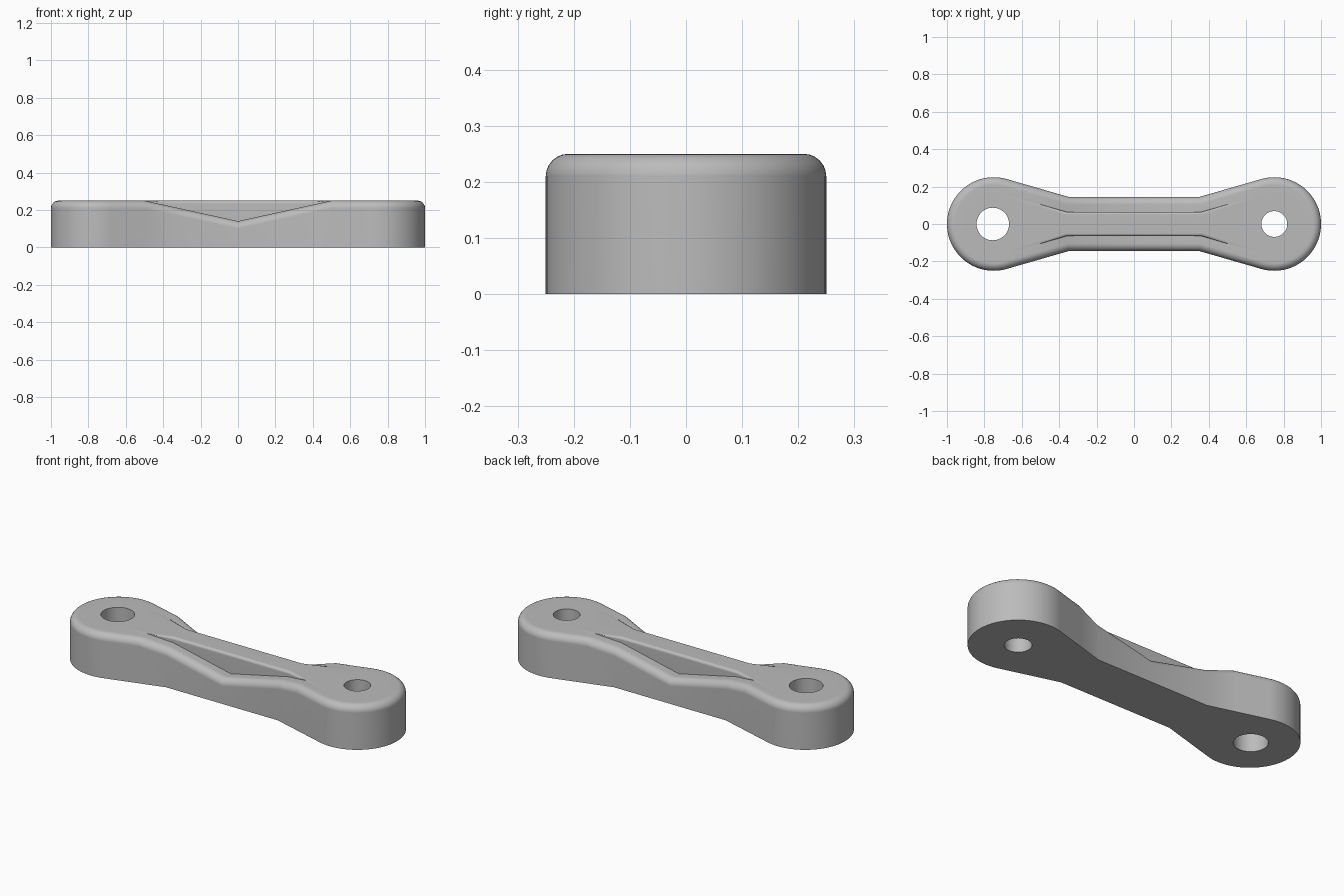
import bpy, bmesh
from math import sin, cos, pi, radians, tan

if "Cube" in bpy.data.objects:
    bpy.data.objects.remove(bpy.data.objects["Cube"], do_unlink=True)

HEIGHT = 0.25
END_X, END_R = 0.75, 0.25        # rounded ends
NECK_X, NECK_Y = 0.35, 0.145     # start of the straight shank
TANGENT = radians(106.1)
ROUND, WEB_ROUND = 0.04, 0.015
WEB_INSET = 0.08
ARC, STEPS = 26, 6

grey = bpy.data.materials.new("light grey")
grey.use_nodes = True
grey.diffuse_color = (0.5, 0.5, 0.5, 1)
grey.node_tree.nodes["Principled BSDF"].inputs["Base Color"].default_value = (0.5, 0.5, 0.5, 1)


def outline(d):
    """Closed outline of the link, moved inward by d."""
    r = END_R - d
    quarter = [(END_X + r * cos(TANGENT * i / ARC), r * sin(TANGENT * i / ARC))
               for i in range(ARC + 1)]
    tx, ty = quarter[-1]
    nx, ny = NECK_X + d * tan((TANGENT - pi / 2) / 2), NECK_Y - d
    quarter += [(0.5, ny + (ty - ny) * (0.5 - nx) / (tx - nx)), (nx, ny)]
    back = quarter + [(0, ny)] + [(-x, y) for x, y in reversed(quarter)]
    return back + [(x, -y) for x, y in reversed(back[1:-1])]


def floor(x):
    """Height of the shallow V cut along each side of the shank."""
    return min(HEIGHT, 0.14 + 0.22 * abs(x))


# Link body: nested rings from the base, over the rim and ledge, up to the web
angles = [pi / 2 * i / STEPS for i in range(STEPS + 1)]
rings = [(0, lambda x: 0)]
for a in angles:
    rings.append((ROUND * (1 - cos(a)), lambda x, a=a: floor(x) - ROUND * (1 - sin(a))))
rings.append((WEB_INSET, floor))
for a in angles:
    rings.append((WEB_INSET + WEB_ROUND * (1 - cos(a)),
                  lambda x, a=a: max(floor(x), HEIGHT - WEB_ROUND * (1 - sin(a)))))

bm = bmesh.new()
loops = [[bm.verts.new((x, y, height(x))) for x, y in outline(d)] for d, height in rings]
for low, high in zip(loops, loops[1:]):
    for i in range(len(low)):
        j = (i + 1) % len(low)
        bm.faces.new((low[i], low[j], high[j], high[i]))
bm.faces.new(loops[0])
bm.faces.new(loops[-1])
bmesh.ops.remove_doubles(bm, verts=bm.verts, dist=1e-5)
bmesh.ops.recalc_face_normals(bm, faces=bm.faces)
mesh = bpy.data.meshes.new("link_body")
bm.to_mesh(mesh)
bm.free()
body = bpy.data.objects.new("link_body", mesh)
bpy.context.collection.objects.link(body)
mesh.materials.append(grey)

# Pin holes, the left one smaller
for name, x, r in (("right_hole_cutter", -0.755, 0.087), ("left_hole_cutter", 0.75, 0.069)):
    bpy.ops.mesh.primitive_cylinder_add(vertices=48, radius=r, depth=1, location=(x, 0, 0.1))
    cutter = bpy.context.object
    cutter.name = name
    cutter.hide_render = True
    cutter.data.materials.append(grey)
    cut = body.modifiers.new(name, "BOOLEAN")
    cut.operation, cut.solver, cut.object = "DIFFERENCE", "EXACT", cutter
    bpy.ops.object.select_all(action="DESELECT")
    body.select_set(True)
    bpy.context.view_layer.objects.active = body
    bpy.ops.object.modifier_apply(modifier=cut.name)
    bpy.data.objects.remove(cutter, do_unlink=True)

# Smooth rounds with crisp flats
bpy.ops.object.shade_smooth_by_angle(angle=radians(30))
weighted = body.modifiers.new("crisp_flats", "WEIGHTED_NORMAL")
weighted.keep_sharp = True
